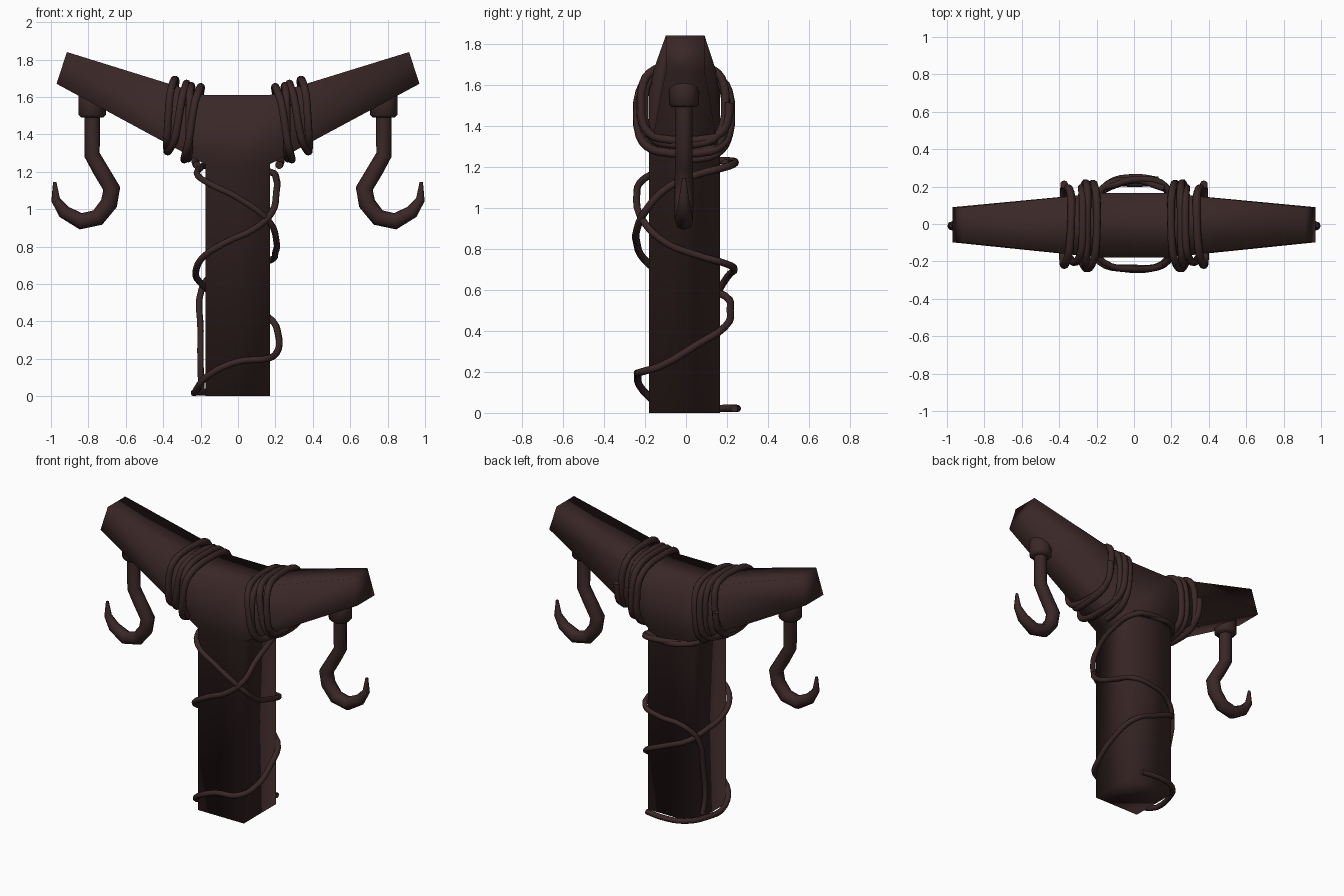
import bpy, bmesh, math

if "Cube" in bpy.data.objects:
    bpy.data.objects.remove(bpy.data.objects["Cube"])

mat = bpy.data.materials.new("dark brown")
mat.diffuse_color = (0.042, 0.020, 0.020, 1)
mat.use_nodes = True
mat.node_tree.nodes["Principled BSDF"].inputs["Base Color"].default_value = mat.diffuse_color


def finish(name, bm):
    bmesh.ops.recalc_face_normals(bm, faces=bm.faces)
    me = bpy.data.meshes.new(name)
    bm.to_mesh(me)
    bm.free()
    me.materials.append(mat)
    for p in me.polygons:
        p.use_smooth = True
    ob = bpy.data.objects.new(name, me)
    bpy.context.collection.objects.link(ob)
    return ob


def tube(name, pts, radius, smooth=True, sides=3, res=4):
    """Tube along points (x, y, z[, radius]); round ends come from caps."""
    cu = bpy.data.curves.new(name, 'CURVE')
    cu.dimensions = '3D'
    cu.bevel_depth = radius
    cu.bevel_resolution = sides
    cu.use_fill_caps = True
    if smooth:
        sp = cu.splines.new('BEZIER')
        sp.bezier_points.add(len(pts) - 1)
        sp.resolution_u = res
        for b, p in zip(sp.bezier_points, pts):
            b.co = p[:3]
            b.handle_left_type = b.handle_right_type = 'AUTO'
    else:
        sp = cu.splines.new('POLY')
        sp.points.add(len(pts) - 1)
        for b, p in zip(sp.points, pts):
            b.co = (*p[:3], 1)
            b.radius = p[3] / radius
        sp.use_smooth = True
    cu.materials.append(mat)
    ob = bpy.data.objects.new(name, cu)
    bpy.context.collection.objects.link(ob)
    return ob


# Post and arms: one forked body from a front outline with tapering depth
outline = {  # x, z, front y, back y
    'a': (-.175, 0, -.18, .165), 'b': (.17, 0, -.18, .165),
    'c': (.17, 1.24, -.18, .165), 'd': (.97, 1.67, -.098, .09),
    'e': (.915, 1.84, -.098, .09), 'f': (.17, 1.61, -.18, .165),
    'g': (-.175, 1.61, -.18, .165), 'h': (-.915, 1.84, -.098, .09),
    'i': (-.97, 1.67, -.098, .09), 'j': (-.175, 1.24, -.18, .165)}
bm = bmesh.new()
F = {k: bm.verts.new((x, y0, z)) for k, (x, z, y0, y1) in outline.items()}
B = {k: bm.verts.new((x, y1, z)) for k, (x, z, y0, y1) in outline.items()}
for quad in ("abcj", "jcfg", "cdef", "jghi"):
    bm.faces.new([F[k] for k in quad])
    bm.faces.new([B[k] for k in reversed(quad)])
ring = "abcdefghij"
for k, n in zip(ring, ring[1:] + ring[0]):
    bm.faces.new((F[k], B[k], B[n], F[n]))
finish("post_and_arms", bm)

# Hooks with collars, one on each arm
hook = [(.78, 1.52, .042), (.78, 1.29, .042), (.735, 1.21, .043), (.675, 1.11, .046),
        (.69, 1.03, .046), (.75, .955, .045), (.84, .935, .044),
        (.93, .985, .036), (.975, 1.05, .024), (.98, 1.145, .009)]
for s, side in ((1, "right"), (-1, "left")):
    tube(side + "_hook", [(s * x, -.01, z, r) for x, z, r in hook], .045, False, 2)
    bm = bmesh.new()
    bmesh.ops.create_cone(bm, cap_ends=True, segments=12, radius1=.073,
                          radius2=.073, depth=.14)
    bmesh.ops.bevel(bm, geom=[e for e in bm.edges if abs(e.verts[0].co.z - e.verts[1].co.z) < .01],
                    offset=.014, segments=1, affect='EDGES')
    bmesh.ops.translate(bm, verts=bm.verts, vec=(s * .78, -.01, 1.56))
    finish(side + "_hook_collar", bm)


# Rope coils bound round each arm, hugging its tapering section
def coil(s, turns=4.25, steps=16):
    pts = []
    for i in range(int(turns * steps) + 1):
        t = i / (turns * steps)
        a = 2 * math.pi * i / steps - math.pi / 2
        x = .20 + .18 * t + .018 * math.sin(2.3 * i / steps)
        top, bottom = 1.56 + .3 * x, 1.15 + .536 * x
        sq = lambda v: math.copysign(abs(v) ** .62, v)
        hy = .232 - .07 * x + .015 * math.sin(i * .11)
        zc, hz = (top + bottom) / 2, (top - bottom) / 2 + .022
        lean = -.02 * math.sin(a) * (1 + math.sin(i * .16))
        pts.append((s * (x + lean), hy * sq(math.cos(a)) - .008, zc + hz * sq(math.sin(a))))
    return pts


tube("right_arm_rope", coil(1), .021, res=2)
tube("left_arm_rope", coil(-1), .021, res=2)

# Loose rope winding down the post, two strands that cross at the front
tube("post_rope_upper", [
    (.16, .19, 1.22), (0, .235, 1.215), (-.17, .19, 1.23), (-.2, .05, 1.22), (-.215, -.12, 1.18), (-.16, -.205, 1.14),
    (0, -.24, 1.06), (.17, -.205, .93), (.205, -.1, .83), (.2, .05, .77),
    (.17, .2, .725), (.05, .235, .70), (-.12, .2, .66), (-.195, .15, .57),
    (-.2, .1, .35), (-.2, .08, .15), (-.195, .1, .04)], .017)
tube("post_rope_lower", [
    (-.15, .2, 1.23), (.05, .24, 1.22), (.17, .2, 1.2), (.205, .05, 1.16), (.205, -.1, 1.09), (.18, -.2, .98),
    (.08, -.24, .89), (-.05, -.24, .83), (-.18, -.205, .75), (-.225, -.1, .67),
    (-.195, .1, .60), (-.16, .19, .57), (0, .215, .50), (.165, .19, .42),
    (.215, .05, .33), (.205, -.12, .23), (.15, -.215, .2), (0, -.235, .185), (-.16, -.21, .11),
    (-.225, -.1, .03), (-.215, .1, .022), (-.14, .215, .022), (0, .25, .022),
    (.13, .235, .022)], .018)
